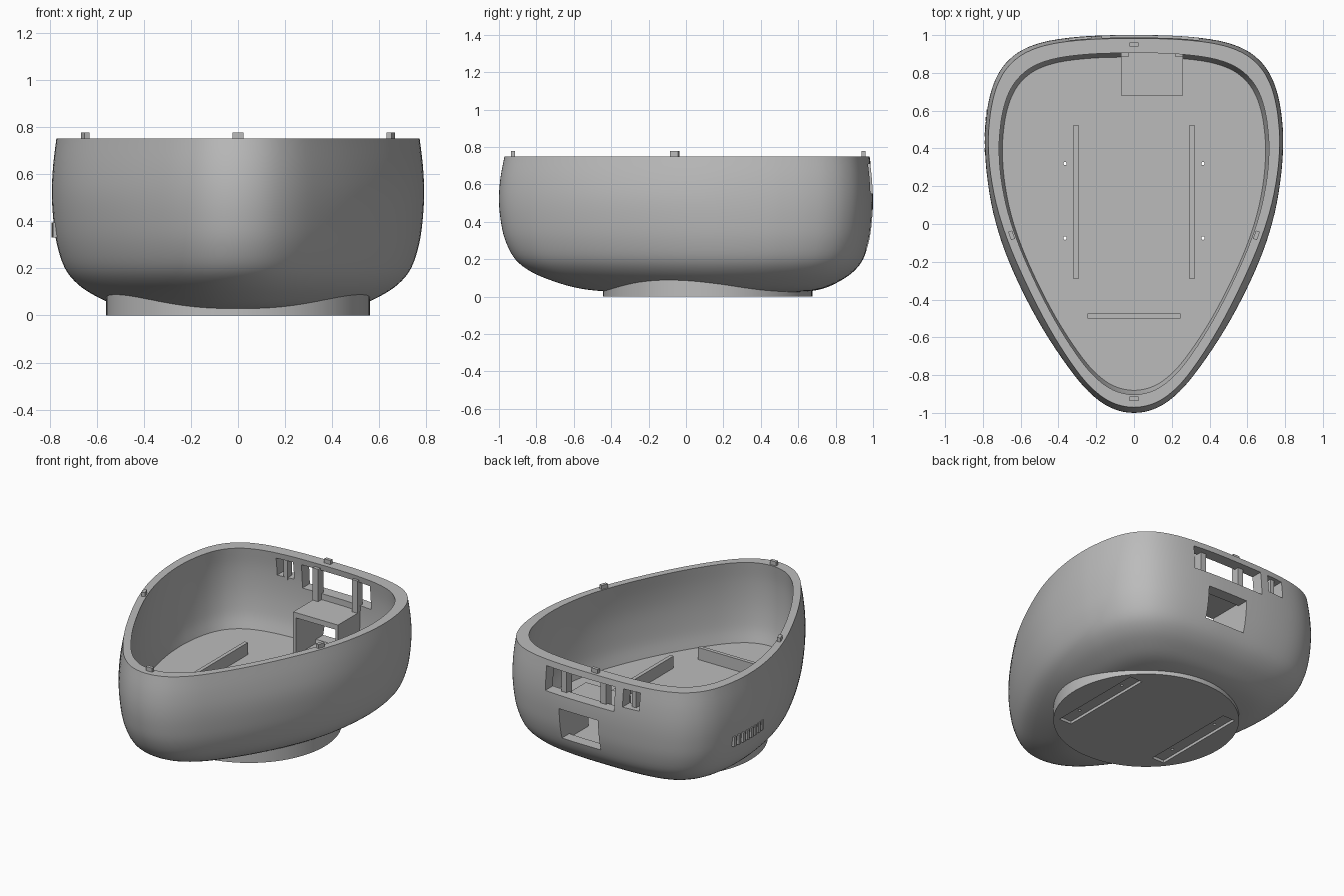
import bpy, bmesh, math
from mathutils import Vector, Matrix

cube = bpy.data.objects.get("Cube")
if cube:
    bpy.data.objects.remove(cube)

grey = bpy.data.materials.new("plain grey")
grey.use_nodes = True
grey.diffuse_color = (0.5, 0.5, 0.5, 1)
grey.node_tree.nodes["Principled BSDF"].inputs["Base Color"].default_value = (0.5, 0.5, 0.5, 1)


def make(name, bm):
    bmesh.ops.recalc_face_normals(bm, faces=bm.faces[:])
    me = bpy.data.meshes.new(name)
    bm.to_mesh(me)
    bm.free()
    ob = bpy.data.objects.new(name, me)
    me.materials.append(grey)
    bpy.context.collection.objects.link(ob)
    return ob


def box(name, x0, x1, y0, y1, z0, z1, turn=0):
    bm = bmesh.new()
    size = Matrix.Diagonal((x1 - x0, y1 - y0, z1 - z0, 1))
    place = Matrix.Translation(((x0 + x1) / 2, (y0 + y1) / 2, (z0 + z1) / 2))
    bmesh.ops.create_cube(bm, size=1, matrix=place @ Matrix.Rotation(turn, 4, "Z") @ size)
    return make(name, bm)


def cylinder(name, x, y, z0, z1, radius, sides):
    bm = bmesh.new()
    bmesh.ops.create_cone(bm, cap_ends=True, segments=sides, radius1=radius, radius2=radius,
                          depth=z1 - z0, matrix=Matrix.Translation((x, y, (z0 + z1) / 2)))
    return make(name, bm)


def smooth_path(pts, steps, closed):
    """Catmull-Rom curve through points."""
    p = [Vector(q) for q in pts]
    n = len(p)
    p = [p[-1]] + p + p[:2] if closed else [p[0]] + p + [p[-1]]
    out = []
    for i in range(1, n + 1 if closed else n):
        a, b, c, d = p[i - 1:i + 3]
        for s in range(steps):
            t = s / steps
            out.append(b + 0.5 * t * ((c - a) + t * ((2*a - 5*b + 4*c - d) + t * (3*b - a - 3*c + d))))
    if not closed:
        out.append(p[-1])
    return out


def cut(ob, cutters):
    bpy.context.view_layer.objects.active = ob
    for c in cutters:
        mod = ob.modifiers.new("cut", "BOOLEAN")
        mod.operation, mod.solver, mod.object = "DIFFERENCE", "EXACT", c
        bpy.ops.object.modifier_apply(modifier=mod.name)


def smooth(ob):
    bpy.ops.object.select_all(action="DESELECT")
    ob.select_set(True)
    bpy.context.view_layer.objects.active = ob
    bpy.ops.object.shade_smooth_by_angle(angle=math.radians(30))


# Rounded triangular plan, one half mirrored to the other
half = [(0, 1), (.24, .995), (.45, .97), (.59, .922), (.68, .85), (.735, .762), (.767, .66),
        (.784, .55), (.79, .43), (.779, .26), (.746, .06), (.686, -.14), (.595, -.35),
        (.481, -.56), (.351, -.755), (.24, -.888), (.125, -.972), (0, -1)]
plan = smooth_path(half + [(-x, y) for x, y in half[-2:0:-1]], 4, True)


def ring_point(p, f, z, pinch, cy):
    """Scale the plan about (0, cy) and draw the front flanks inwards."""
    flank = math.cos(min(abs(p.y + .4) / .8, 1) * math.pi / 2) ** 2
    return (p.x * f * (1 - .035 * pinch * flank), cy + (p.y - cy) * f, z)


# Bowl: outer and inner profiles as (plan scale, height, pinch), closed by the floor
FLOOR, RIM = .225, .75
outer = smooth_path([(.1, .02, 0), (.35, .021, 0), (.52, .026, 0), (.65, .043, 0), (.76, .08, 0),
                     (.86, .132, 0), (.93, .2, 0), (.974, .305, 0), (.994, .42, 0), (1, .53, .1),
                     (.993, .64, .5), (.976, RIM, 1)], 4, False)
inner = smooth_path([(.904, RIM, 1), (.917, .64, .6), (.921, .53, .3), (.917, .42, .3),
                     (.904, .31, .4), (.882, FLOOR, .7)], 4, False)
bm = bmesh.new()
loops = [[bm.verts.new(ring_point(p, *q, cy)) for p in plan]
         for profile, cy in ((outer, .24), (inner, .01)) for q in profile]
for a, b in zip(loops, loops[1:]):
    for i in range(len(plan)):
        j = (i + 1) % len(plan)
        bm.faces.new((a[i], a[j], b[j], b[i]))
bm.faces.new(loops[0])
bm.faces.new(loops[-1])
bowl = make("bowl", bm)

# Round foot
foot = cylinder("foot", 0, .115, 0, .15, .56, 96)

# Openings in the back wall, and recesses with screw holes in the floor and the foot
windows = [box("cutter_window", x0, x1, .75, 1.1, z0, z1) for x0, x1, z0, z1 in
           ((-.17, .345, .55, .71), (-.345, -.228, .595, .712), (-.05, .24, .252, .46))]
slots, recesses = [[box("cutter_slot", s * .365 - .045, s * .365 + .045, -.21, .455, z0, z1)
                    for s in (-1, 1)] for z0, z1 in ((-.1, .018), (FLOOR - .006, .3))]
holes = [cylinder("cutter_hole", s * .365, y, -.1, .4, .009, 16) for s in (-1, 1) for y in (-.075, .32)]
cut(bowl, windows + recesses + holes)
cut(foot, slots + holes)
for c in windows + slots + recesses + holes:
    bpy.data.objects.remove(c)
smooth(bowl)
smooth(foot)

# Floor rails
for s, side in ((-1, "right"), (1, "left")):
    box(side + "_rail", s * .307 - .0125, s * .307 + .0125, -.29, .525, FLOOR - .02, .305)
box("front_rail", -.245, .245, -.5, -.475, FLOOR - .02, .305)

# Socket housing, its two posts and the bar of the small window
box("housing_top", -.07, .26, .68, .95, .475, .51)
for x, side in ((-.07, "right"), (.24, "left")):
    box(side + "_housing_wall", x, x + .02, .68, .94, FLOOR - .02, .48)
for x, side in ((-.07, "right"), (.22, "left")):
    box(side + "_post", x, x + .04, .885, .94, .5, .725)
box("small_window_bar", -.302, -.272, .91, .955, .58, .725)

# Locating tabs on the rim
for name, x, y, turn in (("front_tab", 0, -.925, 0), ("back_tab", 0, .95, 0),
                         ("left_tab", .648, -.06, 1.23), ("right_tab", -.648, -.06, -1.23)):
    box(name, x - .023, x + .023, y - .011, y + .011, RIM - .01, .777, turn)

# Plain raised ribs low on the right side
for i in range(8):
    y = .31 + i * .041
    reach = .778 - .5 * (y - .45) ** 2
    box("side_rib", -reach - .014, -reach + .03, y - .01, y + .01, .33, .395)
